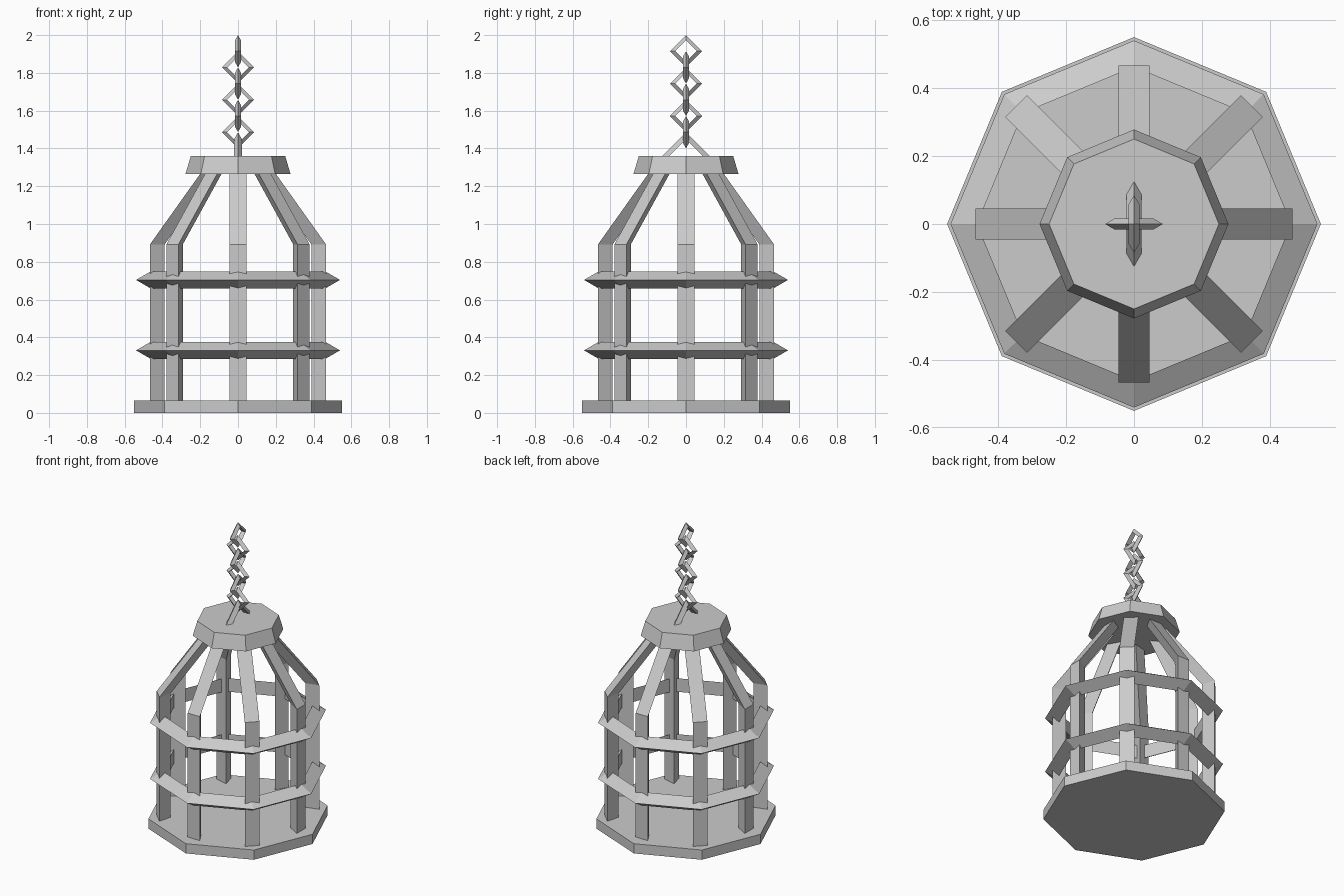
import bpy, bmesh
from math import pi, cos, sin, sqrt
from mathutils import Matrix, Vector

if "Cube" in bpy.data.objects:
    bpy.data.objects.remove(bpy.data.objects["Cube"])


def finish(bm, name, matrix=Matrix()):
    bmesh.ops.remove_doubles(bm, verts=bm.verts, dist=1e-5)
    bmesh.ops.recalc_face_normals(bm, faces=bm.faces)
    mesh = bpy.data.meshes.new(name)
    bm.to_mesh(mesh)
    bm.free()
    ob = bpy.data.objects.new(name, mesh)
    ob.matrix_world = matrix
    bpy.context.collection.objects.link(ob)
    return ob


def octagon(name, r_bottom, r_top, z0, z1):
    """Solid eight-sided slab with corners on the axes."""
    bm = bmesh.new()
    bmesh.ops.create_cone(bm, cap_ends=True, segments=8, radius1=r_bottom,
                          radius2=r_top, depth=z1 - z0)
    # align a corner with the x axis
    ang = min((v.co for v in bm.verts), key=lambda c: -c.x)
    turn = -Vector((ang.x, ang.y)).angle_signed(Vector((1, 0))) if abs(ang.y) > 1e-4 else 0
    bmesh.ops.rotate(bm, verts=bm.verts, matrix=Matrix.Rotation(turn, 3, 'Z'))
    finish(bm, name, Matrix.Translation((0, 0, (z0 + z1) / 2)))


def tri_ring(name, outer, r, steps, matrix, angle=2 * pi):
    """Low-poly ring with a triangular section, pointed side outwards."""
    bm = bmesh.new()
    R = outer - r
    h = r * sqrt(3) / 2
    vs = [bm.verts.new(c) for c in ((outer, 0, 0), (R - r / 2, 0, h), (R - r / 2, 0, -h))]
    es = [bm.edges.new((vs[i], vs[(i + 1) % 3])) for i in range(3)]
    bmesh.ops.spin(bm, geom=vs + es, cent=(0, 0, 0), axis=(0, 0, 1),
                   angle=angle, steps=steps)
    finish(bm, name, matrix)


def bar(name, angle, path):
    """Triangular bar following (outer radius, z) points, flat side outwards."""
    bm = bmesh.new()
    sections = [[bm.verts.new(c) for c in ((r, -.045, z), (r, .045, z), (r - .078, 0, z))]
                for r, z in path]
    for a, b in zip(sections, sections[1:]):
        for i in range(3):
            j = (i + 1) % 3
            bm.faces.new((a[i], a[j], b[j], b[i]))
    bm.faces.new(sections[0])
    bm.faces.new(sections[-1])
    finish(bm, name, Matrix.Rotation(angle, 4, 'Z'))


# Floor and roof cap
octagon("base", .55, .55, 0, .065)
octagon("cap", .278, .25, 1.265, 1.36)

# Upright bars that bend inwards under the cap
for i in range(8):
    r = .466 if i % 2 == 0 else .491
    bar(f"bar_{i}", i * pi / 4, [(r, .05), (r, .892), (.19, 1.28)])

# Two hoops around the bars
for name, z in (("lower_hoop", .331), ("upper_hoop", .704)):
    tri_ring(name, .54, .052, 8, Matrix.Translation((0, 0, z)))

# Half-diamond staple on the cap, in the yz plane
stand = Matrix.Rotation(pi / 2, 4, 'X')
quarter = Matrix.Rotation(pi / 2, 4, 'Z')
tri_ring("staple", .127, .025, 2,
         Matrix.Translation((0, 0, 1.358)) @ quarter @ stand, angle=pi)

# Chain of diamond links, alternating planes
for i in range(6):
    place = Matrix.Translation((0, 0, 1.486 + i * .0858))
    turn = quarter if i % 2 else Matrix()
    tri_ring(f"chain_link_{i}", .085, .0185, 4, place @ turn @ stand)
